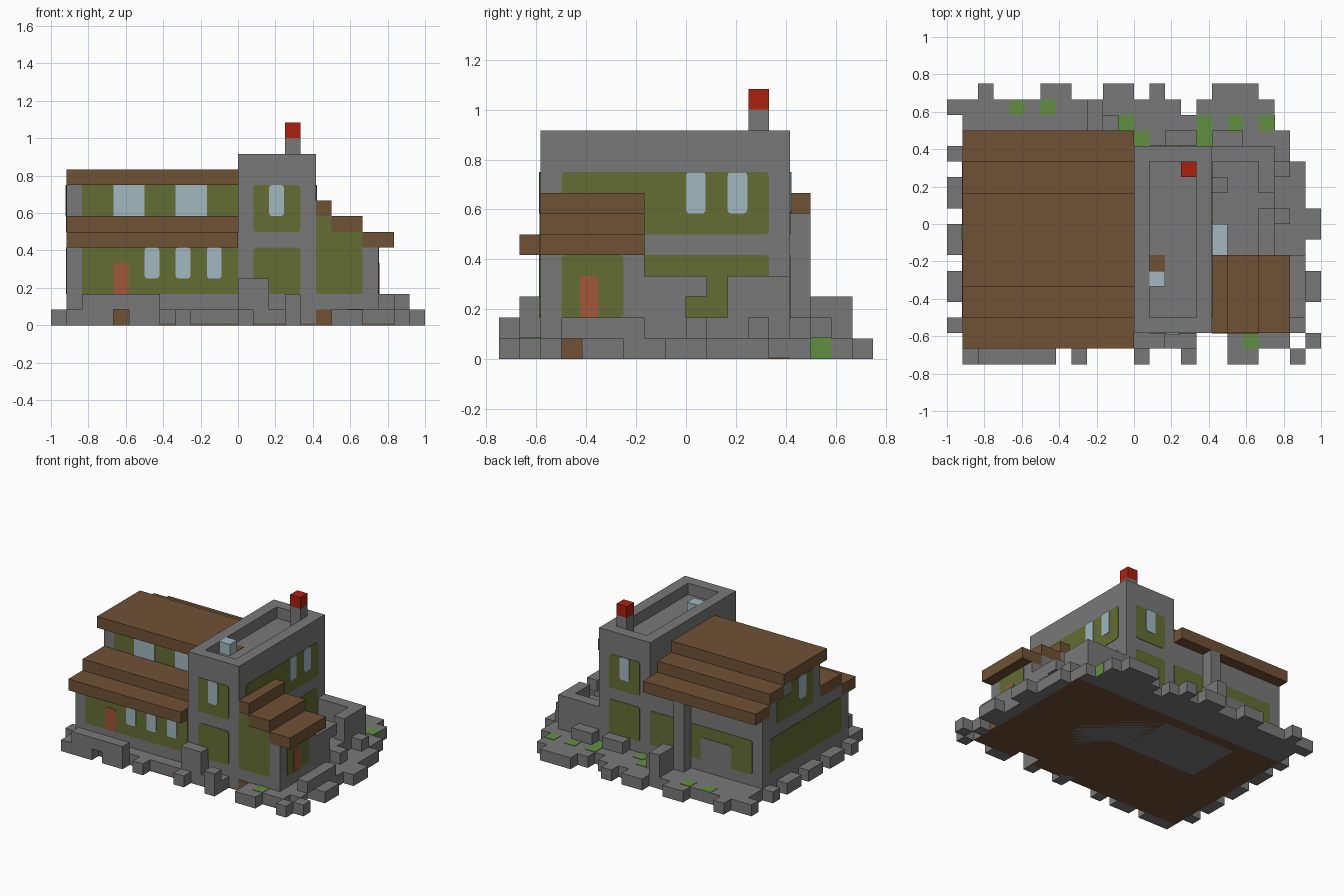
import bpy, bmesh
from mathutils import Matrix, Vector

if "Cube" in bpy.data.objects:
    bpy.data.objects.remove(bpy.data.objects["Cube"], do_unlink=True)

U = 1 / 12  # one building block


def material(name, *rgb):
    m = bpy.data.materials.new(name)
    m.use_nodes = True
    m.diffuse_color = (*rgb, 1)
    m.node_tree.nodes["Principled BSDF"].inputs["Base Color"].default_value = (*rgb, 1)
    return m


stone = material("grey stone", .19, .19, .19)
moss = material("olive plaster", .125, .155, .034)
timber = material("brown timber", .16, .083, .036)
glass = material("pale blue glass", .36, .48, .53)
red = material("chimney red", .42, .015, .005)
door = material("door red brown", .36, .095, .042)
grass = material("grass green", .12, .28, .055)


def add_box(bm, box):
    x0, x1, y0, y1, z0, z1 = box
    size = Vector((x1 - x0, y1 - y0, z1 - z0)) * U
    centre = Vector((x0 + x1, y0 + y1, z0 + z1)) * U / 2
    return bmesh.ops.create_cube(bm, size=1, matrix=Matrix.Translation(centre) @ Matrix.Diagonal((*size, 1)))


def finish(bm, name, mat):
    mesh = bpy.data.meshes.new(name)
    bm.to_mesh(mesh)
    bm.free()
    mesh.materials.append(mat)
    bpy.context.collection.objects.link(bpy.data.objects.new(name, mesh))


def blocks(name, mat, *boxes):
    bm = bmesh.new()
    for box in boxes:
        add_box(bm, box)
    finish(bm, name, mat)


def footing(name, mat, low, high, *rects):
    blocks(name, mat, *[(*r, low, high) for r in rects])


def panels(name, mat, face, at, *rects, thick=.04, round_by=.18):
    """Thin rounded plates on a wall; face is the outward axis such as '-y'."""
    axis = "xyz".index(face[1])
    out = -1 if face[0] == "-" else 1
    bm = bmesh.new()
    for a0, a1, b0, b1 in rects:
        box = [a0, a1, b0, b1]
        box[axis * 2:axis * 2] = sorted((at - out * thick, at + out * thick))
        add_box(bm, box)
    if round_by:
        edges = [e for e in bm.edges
                 if abs((e.verts[0].co - e.verts[1].co).normalized()[axis]) > .9]
        bmesh.ops.bevel(bm, geom=edges, offset=round_by * U, segments=2, profile=.5, affect="EDGES")
    finish(bm, name, mat)


# Ground
footing("foundation", stone, .1, 1, (-11, 10, -7, 5), (-11, 4, -8, -7), (6, 10, -8, -7))
footing("dirt_underside", timber, 0, .1, (-11, 10, -7, -1), (-11, -7, -1, 5), (0, 10, -1, 5),
        (-11, 4, -8, -7), (6, 10, -8, -7), (-7, 0, 4, 5))
footing("stone_underside", stone, 0, .1, (-7, 0, -1, 4))
footing("back_yard", stone, 0, 1, (-11, 3, 5, 8), (3, 4, 5, 7), (4, 9, 5, 8), (9, 10, 5, 6))
footing("back_edge_stones", stone, 0, 1, (-10, -9, 8, 9), (-6, -4, 8, 9), (-2, 0, 8, 9),
        (1, 2, 8, 9), (5, 8, 8, 9))
footing("left_edge_stones", stone, 0, 1, (10, 11, 1, 4), (10, 12, -1, 1), (10, 11, -3, -1),
        (11, 12, -5, -3), (11, 12, -8, -7), (10, 11, -9, -8), (10, 11, -7, -6))
footing("right_edge_stones", stone, 0, 1, (-12, -11, 7, 8), (-12, -11, 4, 5), (-12, -11, 1, 3),
        (-12, -11, -2, 0), (-12, -11, -5, -3), (-12, -11, -7, -6))
footing("front_edge_stones", stone, 0, 1, (-11, -8, -9, -8), (-7, -5, -9, -8), (-4, -3, -9, -8),
        (0, 1, -9, -8), (6, 8, -9, -8))
panels("bare_dirt_front", timber, "-y", -8, (-8, -7, 0, 1), round_by=0)
panels("bare_dirt_corner", timber, "-y", -7, (5, 6, 0, 1), round_by=0)
panels("bare_dirt_side", timber, "+x", 10, (-6, -5, 0, 1), round_by=0)
panels("grass_tufts", grass, "+z", 1, (-8, -7, 7, 8), (-6, -5, 7, 8), (-1, 0, 6, 7), (0, 1, 5, 6),
       (4, 5, 5, 7), (6, 7, 6, 7), (8, 9, 6, 7), (7, 8, -8, -7), round_by=0)
panels("grass_edge", grass, "+x", 9, (6, 7, 0, 1), round_by=0)

# Low garden walls
blocks("front_garden_wall", stone, (-10, -5, -9, -8, 1, 2), (0, 2, -8, -7, 0, 3),
       (3, 4, -9, -8, 0, 2))
blocks("left_garden_wall", stone, (10, 11, -5, -2, 0, 2), (10, 11, -6, -5, 1, 2),
       (9, 10, 3, 4, 1, 2), (9, 10, 0, 1, 1, 2))
blocks("back_garden_wall", stone, (-3, -2, 6, 8, 0, 3), (-2, -1, 6, 7, 0, 2), (2, 4, 5, 6, 0, 2),
       (-12, -9, 7, 8, 0, 1), (5, 7, 5, 6, 0, 2))

# Main house, stepped to sit under its roof
blocks("house_walls", stone, (-11, 0, -7, 5, 1, 5), (-11, 0, -6, 5, 5, 6), (-11, 0, -3, 5, 6, 7),
       (-11, 0, -3, 4, 7, 8), (-11, 0, -3, 2, 8, 9))
blocks("house_roof", timber, (-11, 0, -4, 2, 9, 10), (-11, 0, 2, 4, 8, 9), (-11, 0, 4, 6, 7, 8))
blocks("porch_roof", timber, (-11, 0, -8, -6, 5, 6), (-11, 0, -6, -3, 6, 7))
blocks("back_post", stone, (-4, -3, 5, 6, 1, 7))
panels("house_front_plaster", moss, "-y", -7, (-10, 0, 2, 5), round_by=0)
panels("house_front_windows", glass, "-y", -7, *[(x, x + .95, 3, 5) for x in (-6, -4, -2)], thick=.08)
panels("house_front_door", door, "-y", -7, (-8, -7, 2, 4), thick=.08)
panels("upper_front_plaster", moss, "-y", -3, (-10, 0, 7, 9), round_by=0)
panels("upper_front_windows", glass, "-y", -3, (-8, -6, 7, 9), (-4, -2, 7, 9), thick=.08, round_by=0)
panels("house_back_plaster", moss, "+y", 5, (-10, -4, 2, 5), (-3, 0, 2, 5))
panels("house_back_patch", stone, "+y", 5, (-8, -5, 2, 4), thick=.08)
panels("house_side_plaster", moss, "-x", -11, (-6, 4, 2, 5), (-2, 3, 6, 8), (-2, 1, 6, 9))
panels("house_side_window", glass, "-x", -11, (-1, 0, 7, 9), thick=.08)

# Tower with a parapet around its sunken roof
blocks("tower_body", stone, (0, 5, -7, 5, 0, 10))
blocks("tower_parapet", stone, (0, 1, -7, 5, 10, 11), (4, 5, -7, 5, 10, 11),
       (1, 4, -7, -6, 10, 11), (1, 4, 4, 5, 10, 11))
blocks("chimney_stack", stone, (3, 4, 3, 4, 10, 12))
blocks("chimney_cap", red, (3, 4, 3, 4, 12, 13))
blocks("skylight", glass, (1, 2, -4, -3, 10, 11))
panels("roof_hatch", timber, "+z", 10, (1, 2, -3, -2), round_by=0)
for side, face, at in (("front", "-y", -7), ("back", "+y", 5)):
    panels("tower_plaster_" + side, moss, face, at, (1, 4, 2, 5), (1, 4, 6, 9))
    panels("tower_window_" + side, glass, face, at, (2, 2.95, 7, 9), thick=.08)
panels("tower_side_plaster", moss, "+x", 5, (-6, 4, 2, 5), (-6, 4, 6, 9))
panels("tower_side_windows", glass, "+x", 5, (0, .95, 7, 9), (2, 2.95, 7, 9), thick=.08)

# Side annex with stepped roof
blocks("annex_walls", stone, (5, 9, -7, -2, 1, 5), (5, 8, -7, -2, 5, 6), (5, 6, -7, -2, 6, 7))
blocks("annex_roof", timber, (5, 6, -7, -2, 7, 8), (6, 8, -7, -2, 6, 7), (8, 10, -7, -2, 5, 6))
panels("annex_front_plaster", moss, "-y", -7, (5, 8, 2, 5), (5, 8, 4, 6), (5, 6, 4, 7))
panels("annex_side_plaster", moss, "+x", 9, (-6, -3, 2, 5))
panels("annex_door", door, "+x", 9, (-5.1, -4.2, 2, 4), thick=.08)

# Walled yard behind the annex
blocks("yard_floor", stone, (5, 9, -2, 5, 1, 2))
blocks("yard_wall", stone, (5, 9, 4, 5, 2, 4), (8, 9, 2, 4, 2, 4), (8, 9, -2, 0, 2, 4),
       (8, 9, 0, 1, 3, 4), (5, 6, 2, 3, 2, 3))
blocks("water_trough", glass, (5, 6, -2, 0, 2, 3))
